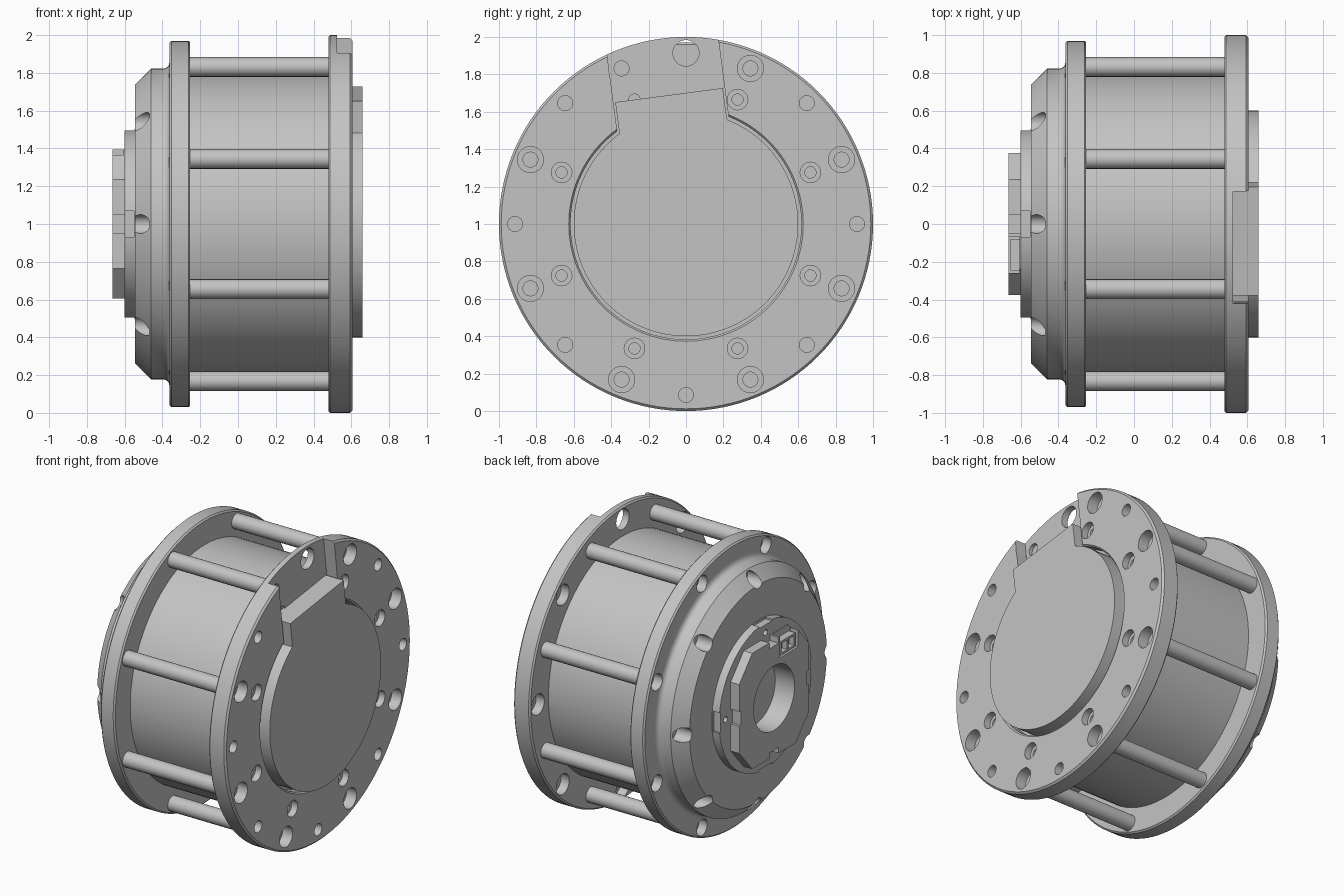
import bpy, bmesh
from math import sin, cos, radians, asin, tau
from mathutils import Matrix

cube = bpy.data.objects.get("Cube")
if cube:
    bpy.data.objects.remove(cube, do_unlink=True)

metal = bpy.data.materials.new("grey_metal")
metal.use_nodes = True
GREY = (0.55, 0.55, 0.55, 1)
metal.diffuse_color = GREY
metal.node_tree.nodes["Principled BSDF"].inputs["Base Color"].default_value = GREY

EIGHTHS = [radians(45 * k) for k in range(8)]
BOLT_ANGLES = [a + radians(22.5) for a in EIGHTHS]
TILT = Matrix.Rotation(radians(7.5), 4, 'X')   # slot leans slightly to the side


# Geometry helpers: everything is built around the x axis
def lathe(bm, profile, segs=24, y=0, z=0):
    """Solid of revolution from (x, radius) points."""
    rings = []
    for x, r in profile:
        rings.append([bm.verts.new((x, y + r * cos(tau * i / segs), z + r * sin(tau * i / segs)))
                      for i in range(segs)])
    for a, b in zip(rings, rings[1:]):
        for i in range(segs):
            j = (i + 1) % segs
            bm.faces.new((a[i], a[j], b[j], b[i]))
    bm.faces.new(rings[0])
    bm.faces.new(rings[-1])


def ring_of(bm, profile, radius, angles):
    for a in angles:
        lathe(bm, profile, 24, radius * cos(a), radius * sin(a))


def prism(bm, outline, x0, x1, matrix=Matrix()):
    """Extrude a (y, z) outline along x."""
    a, b = [[bm.verts.new(matrix @ Matrix.Translation((x, y, z)).translation)
             for y, z in outline] for x in (x0, x1)]
    for i in range(len(a)):
        j = (i + 1) % len(a)
        bm.faces.new((a[i], a[j], b[j], b[i]))
    bm.faces.new(a)
    bm.faces.new(b)


def box(bm, x, y, z, matrix=Matrix()):
    prism(bm, [(y[0], z[0]), (y[1], z[0]), (y[1], z[1]), (y[0], z[1])], x[0], x[1], matrix)


def make(name, build):
    bm = bmesh.new()
    build(bm)
    bmesh.ops.recalc_face_normals(bm, faces=bm.faces)
    mesh = bpy.data.meshes.new(name)
    bm.to_mesh(mesh)
    bm.free()
    mesh.materials.append(metal)
    ob = bpy.data.objects.new(name, mesh)
    bpy.context.collection.objects.link(ob)
    ob.location.z = 1
    return ob


def activate(ob):
    bpy.ops.object.select_all(action='DESELECT')
    ob.select_set(True)
    bpy.context.view_layer.objects.active = ob


def cut(ob, build):
    cutter = make("cutter", build)
    cutter.hide_render = True
    mod = ob.modifiers.new("cut", 'BOOLEAN')
    mod.operation = 'DIFFERENCE'
    mod.solver = 'EXACT'
    mod.object = cutter
    activate(ob)
    bpy.ops.object.modifier_apply(modifier=mod.name)
    bpy.data.objects.remove(cutter, do_unlink=True)


def finish(ob):
    activate(ob)
    bpy.ops.object.shade_smooth_by_angle()


# Mounting plate with stepped holes, centre recess and tilted slot
plate = make("mounting_plate", lambda bm: lathe(
    bm, [(0.478, 0.99), (0.488, 1), (0.593, 1), (0.605, 0.988)], 128))


def plate_holes(bm):
    ring_of(bm, [(0.5, 0.04), (0.53, 0.04), (0.53, 0.07), (0.7, 0.07)], 0.9, BOLT_ANGLES)
    ring_of(bm, [(0.5, 0.03), (0.56, 0.03), (0.56, 0.055), (0.7, 0.055)], 0.72, BOLT_ANGLES)
    ring_of(bm, [(0.4, 0.07), (0.54, 0.07), (0.54, 0.04), (0.7, 0.04)], 0.914, EIGHTHS)


cut(plate, plate_holes)
cut(plate, lambda bm: lathe(bm, [(0.53, 0.617), (0.593, 0.617), (0.605, 0.627), (0.7, 0.627)], 128))
cut(plate, lambda bm: box(bm, (0.525, 0.8), (-0.3, 0.3), (0.45, 1.3), TILT))
finish(plate)


# Cover disc with a square-ended tongue lying in the slot
def cover(bm):
    r, half = 0.6, 0.29
    gap = asin(half / r)
    n = 96
    start, sweep = radians(90) + gap, tau - 2 * gap
    outline = [(r * cos(start + sweep * i / n), r * sin(start + sweep * i / n))
               for i in range(n + 1)]
    outline += [(half, 0.695), (-half, 0.695)]
    prism(bm, outline, 0.515, 0.66, TILT)


finish(make("cover_disc", cover))

# Drum body and spacer rods
finish(make("drum_body", lambda bm: lathe(bm, [(-0.28, 0.8), (0.49, 0.8)], 128)))
finish(make("spacer_rods", lambda bm: ring_of(
    bm, [(-0.265, 0.052), (0.485, 0.052)], 0.9, BOLT_ANGLES)))

# Rear flange, chamfered housing and hub in one turned piece
housing = make("rear_housing", lambda bm: lathe(bm, [
    (-0.253, 0.96), (-0.263, 0.97), (-0.352, 0.97), (-0.362, 0.96),
    (-0.362, 0.86), (-0.367, 0.84), (-0.378, 0.828), (-0.395, 0.822), (-0.46, 0.822),
    (-0.545, 0.74), (-0.545, 0.5), (-0.6, 0.5)], 128))


def housing_cuts(bm):
    ring_of(bm, [(-0.45, 0.056), (-0.3, 0.056)], 0.9, BOLT_ANGLES)
    ring_of(bm, [(-0.7, 0.05), (-0.43, 0.05)], 0.765, EIGHTHS)
    ring_of(bm, [(-0.7, 0.02), (-0.57, 0.02)], 0.43, EIGHTHS[::2])
    for a in EIGHTHS[::2]:
        box(bm, (-0.7, -0.55), (0.483, 0.6), (-0.07, 0.07), Matrix.Rotation(a, 4, 'X'))


def bore(bm):
    lathe(bm, [(-0.8, 0.22), (-0.52, 0.22)], 64)


cut(housing, housing_cuts)
cut(housing, bore)
finish(housing)

# Eight-sided connector plate with side notches and a connector pocket
w, h, c = 0.375, 0.395, 0.235
hub_plate = make("hub_plate", lambda bm: prism(
    bm, [(w, -c), (w, c), (c, h), (-c, h), (-w, c), (-w, -c), (-c, -h), (c, -h)],
    -0.665, -0.59))


def hub_cuts(bm):
    for a in EIGHTHS[::2]:
        box(bm, (-0.8, -0.5), (0.355, 0.6), (-0.05, 0.05), Matrix.Rotation(a, 4, 'X'))
    box(bm, (-0.8, -0.605), (-0.26, -0.065), (0.25, 0.5))


cut(hub_plate, hub_cuts)
cut(hub_plate, bore)
finish(hub_plate)

# Small two-window socket in the pocket
socket = make("socket", lambda bm: box(bm, (-0.655, -0.595), (-0.245, -0.08), (0.255, 0.35)))


def socket_windows(bm):
    for y in (-0.23, -0.155):
        box(bm, (-0.7, -0.615), (y, y + 0.06), (0.27, 0.335))


cut(socket, socket_windows)
finish(socket)
